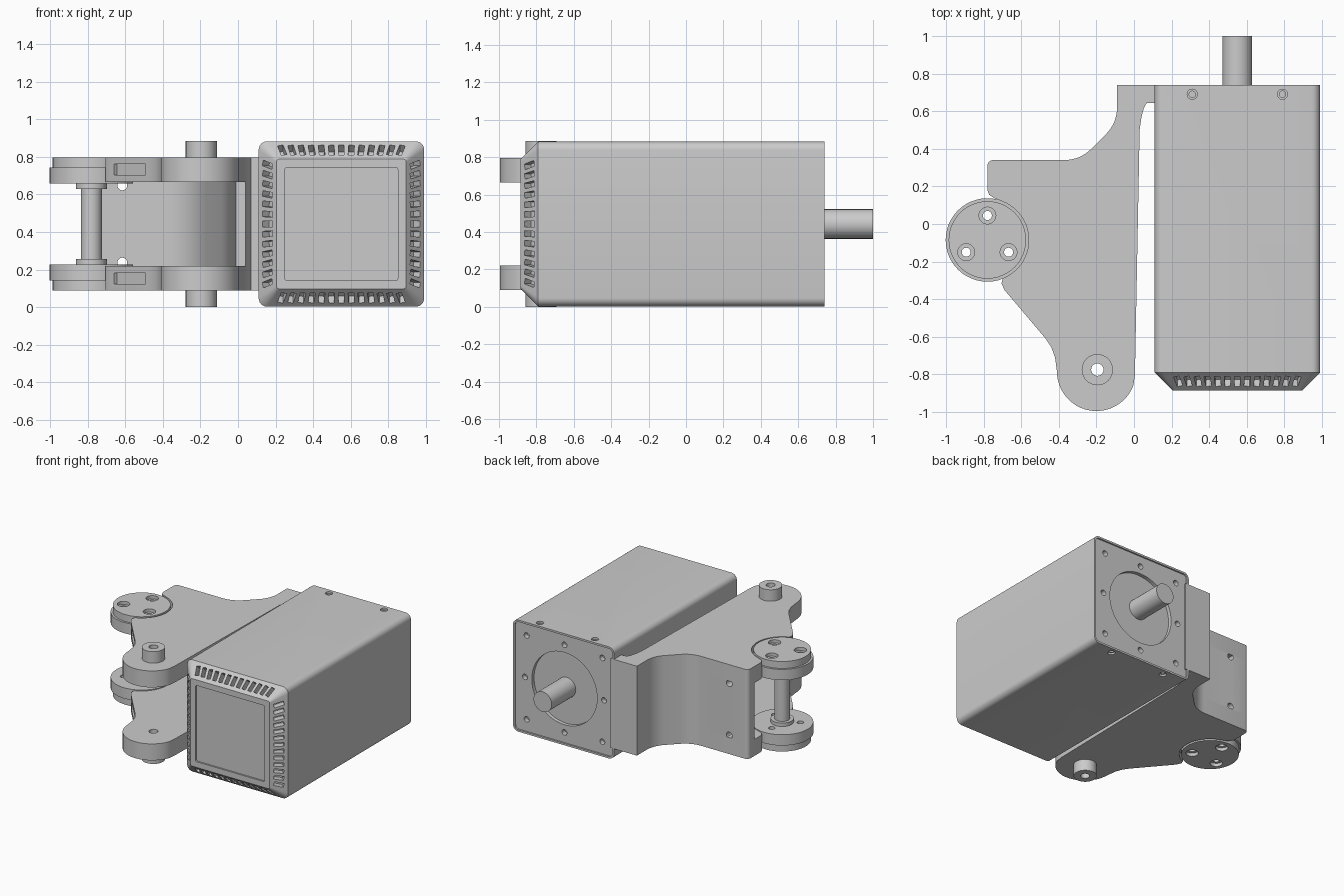
import bpy, bmesh
from math import sin, cos, radians, atan
from mathutils import Matrix, Vector

if "Cube" in bpy.data.objects:
    bpy.data.objects.remove(bpy.data.objects["Cube"])

CX, CZ = 0.55, 0.4425          # motor axis; CZ is also the mirror height
DISC = (-0.78, -0.085)
HUB = (-0.195, -0.775)


def finish(bm, name):
    bmesh.ops.recalc_face_normals(bm, faces=bm.faces[:])
    me = bpy.data.meshes.new(name)
    bm.to_mesh(me)
    bm.free()
    ob = bpy.data.objects.new(name, me)
    bpy.context.collection.objects.link(ob)
    return ob


def add_cyl(bm, p, r, length, axis='Z', sides=32):
    rot = Matrix.Rotation(radians(90), 4, 'X') if axis == 'Y' else Matrix()
    bmesh.ops.create_cone(bm, cap_ends=True, segments=sides, radius1=r, radius2=r,
                          depth=length, matrix=Matrix.Translation(p) @ rot)


def cyl(name, p, r, length, axis='Z', sides=32):
    bm = bmesh.new()
    add_cyl(bm, p, r, length, axis, sides)
    return finish(bm, name)


def prism(name, pts, z0, z1):
    bm = bmesh.new()
    lo = [bm.verts.new((x, y, z0)) for x, y in pts]
    hi = [bm.verts.new((x, y, z1)) for x, y in pts]
    bm.faces.new(lo)
    bm.faces.new(hi)
    for i in range(len(pts)):
        j = (i + 1) % len(pts)
        bm.faces.new((lo[i], lo[j], hi[j], hi[i]))
    return finish(bm, name)


def arc(c, r, a0, a1, n=8):
    return [(c[0] + r * cos(radians(a0 + (a1 - a0) * i / n)),
             c[1] + r * sin(radians(a0 + (a1 - a0) * i / n))) for i in range(n + 1)]


def cut(ob, bm):
    tool = finish(bm, "cutter")
    tool.hide_render = True
    m = ob.modifiers.new("cut", 'BOOLEAN')
    m.operation, m.solver, m.object = 'DIFFERENCE', 'EXACT', tool
    bpy.context.view_layer.objects.active = ob
    bpy.ops.object.modifier_apply(modifier=m.name)
    bpy.data.objects.remove(tool)


def cut_cyls(ob, places, r, length, axis='Z'):
    bm = bmesh.new()
    for p in places:
        add_cyl(bm, p, r, length, axis, 20)
    cut(ob, bm)


# Motor housing: rounded-square rings lofted along y
bm = bmesh.new()
rings = []
for y, h, r in [(-0.872, 0.30, 0.01), (-0.885, 0.30, 0.01), (-0.885, 0.345, 0.015),
                (-0.79, 0.44, 0.045), (0.74, 0.44, 0.045), (0.74, 0.425, 0.03),
                (0.728, 0.425, 0.03)]:
    pts = []
    for k, (sx, sz) in enumerate([(1, 1), (-1, 1), (-1, -1), (1, -1)]):
        pts += arc((CX + sx * (h - r), CZ + sz * (h - r)), r, 90 * k, 90 * k + 90, 6)
    rings.append([bm.verts.new((x, y, z)) for x, z in pts])
for a, b in zip(rings, rings[1:]):
    for i in range(len(a)):
        j = (i + 1) % len(a)
        bm.faces.new((a[i], a[j], b[j], b[i]))
bm.faces.new(rings[0])
bm.faces.new(rings[-1])
housing = finish(bm, "motor_housing")

# Fanned cooling slots on the four sloped front faces
bm = bmesh.new()
for k in range(4):
    side = Matrix.Translation((CX, 0, CZ)) @ Matrix.Rotation(radians(90 * k), 4, 'Y')
    for i in range(13):
        u = -0.315 + 0.0525 * i
        bmesh.ops.create_cube(bm, size=1, matrix=side
                              @ Matrix.Translation((u, -0.837, 0.393))
                              @ Matrix.Rotation(radians(45), 4, 'X')
                              @ Matrix.Rotation(-atan(u * 0.9), 4, 'Z')
                              @ Matrix.Diagonal((0.03, 0.074, 0.10, 1)))
cut(housing, bm)

# Rear register and screw holes
cut_cyls(housing, [(CX + 0.33 * i, 0.73, CZ + 0.33 * j) for i in (-1, 1) for j in (-1, 1)]
         + [(CX + 0.345 * i, 0.73, CZ + 0.345 * j)
            for i, j in ((1, 0), (-1, 0), (0, 1), (0, -1))], 0.022, 0.08, 'Y')
bm = bmesh.new()
add_cyl(bm, (CX, 0.74, CZ), 0.285, 0.08, 'Y', 48)
cut(housing, bm)
side_screws = [(x, 0.69, CZ + s * 0.44) for x in (0.31, 0.79) for s in (-1, 1)]
cut_cyls(housing, side_screws, 0.027, 0.03)
cut_cyls(housing, side_screws, 0.017, 0.08)
cyl("motor_shaft", (CX, 0.84, CZ), 0.079, 0.32, 'Y')

# Bracket outline shared by both plates
back = ([(0.14, 0.74), (-0.09, 0.74)] + arc((-0.29, 0.62), 0.2, 0, -45)
        + arc((-0.37, 0.54), 0.2, -45, -90))
flange = [(0.04, 0.57), (0.052, 0.615), (0.068, 0.645), (0.14, 0.645)]
outline = (back + arc((-0.75, 0.31), 0.03, 90, 180, 4)
           + [(-0.78, 0.18), (-0.77, 0.155), (-0.745, 0.138)]
           + arc(DISC, 0.22, 70, -68, 20)
           + [(-0.705, -0.315), (-0.69, -0.35), (-0.47, -0.61), (-0.44, -0.655),
              (-0.42, -0.71)]
           + arc((-0.2, -0.785), 0.21, 180, 340, 24) + [(0.005, -0.8), (0.03, 0.5)] + flange)

# Back wall between the plates, with two screw holes
wall = prism("bracket_wall", back + arc((-0.75, 0.31), 0.03, 90, 180, 4) + [(-0.78, 0.26)]
             + arc((-0.37, 0.54), 0.28, -90, -45) + arc((-0.29, 0.62), 0.28, -45, -6)
             + flange, CZ - 0.2275, CZ + 0.2275)
cut_cyls(wall, [(-0.615, 0.30, CZ + s * 0.205) for s in (-1, 1)], 0.026, 0.3, 'Y')

# Mirrored plates, hub bosses and pivot discs
screws = [Vector((DISC[0] + 0.13 * cos(radians(a)), DISC[1] + 0.13 * sin(radians(a)), 0))
          for a in (90, 210, 330)]
for s, tag in ((1, "upper"), (-1, "lower")):
    z = lambda d: CZ + s * d
    plate = prism(tag + "_bracket_plate", outline, *sorted((z(0.2225), z(0.3525))))
    cut_cyls(plate, [(*HUB, z(0.29))], 0.033, 0.4)
    bm = bmesh.new()
    bmesh.ops.create_cube(bm, size=1, matrix=Matrix.Translation((-0.575, -0.486, z(0.29)))
                          @ Matrix.Rotation(atan(-0.26 / 0.22), 4, 'Z')
                          @ Matrix.Diagonal((0.26, 0.04, 0.06, 1)))
    cut(plate, bm)
    boss = cyl(tag + "_hub_boss", (*HUB, z(0.395)), 0.083, 0.095)
    cut_cyls(boss, [(*HUB, z(0.39))], 0.033, 0.3)
    body = cyl(tag + "_pivot_disc", (*DISC, z(0.2575)), 0.222, 0.085, sides=48)
    cap = cyl(tag + "_pivot_cap", (*DISC, z(0.325)), 0.206, 0.06, sides=48)
    for ob in (body, cap):
        cut_cyls(ob, [p + Vector((0, 0, z(0.29))) for p in screws], 0.024, 0.3)
    cut_cyls(cap, [p + Vector((0, 0, z(0.355))) for p in screws], 0.045, 0.05)
    cyl(tag + "_pin_collar", (*DISC, z(0.205)), 0.083, 0.035)
cyl("pivot_pin", (*DISC, CZ), 0.056, 0.46)

# Smooth curved sides, keep hard edges
bpy.ops.object.select_all(action='DESELECT')
for ob in bpy.context.scene.objects:
    ob.select_set(True)
bpy.context.view_layer.objects.active = housing
bpy.ops.object.shade_smooth_by_angle(angle=radians(30))
